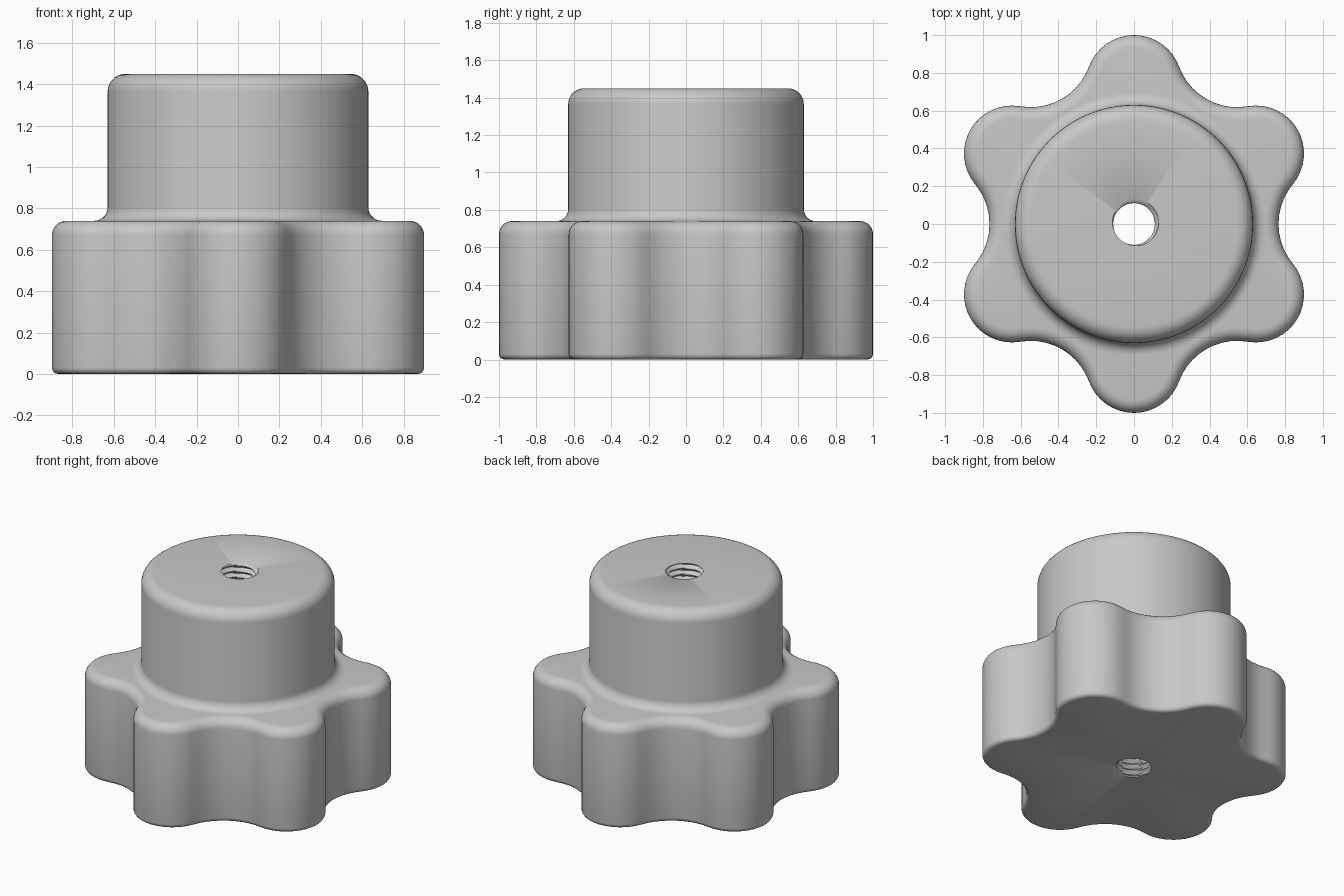
import bpy, bmesh, math
from mathutils import Vector

cube = bpy.data.objects.get("Cube")
if cube:
    bpy.data.objects.remove(cube, do_unlink=True)

BODY_H, TOTAL_H = 0.74, 1.45
HUB_R = 0.63
LOBE_C, LOBE_R = 0.746, 0.254        # lobe arc centre distance and radius
VALLEY_R = 0.329                     # concave arc radius
VALLEY_C = 0.765 + VALLEY_R
BORE_MIN, BORE_MAX, PITCH = 0.11, 0.134, 0.0425


def polar(angle, radius=1.0):
    return Vector((math.cos(angle) * radius, math.sin(angle) * radius))


# Six-lobed outline made of tangent arcs, stored as point and outward normal
step = math.pi / 6
turn = math.atan2(LOBE_C * math.sin(step), VALLEY_C - LOBE_C * math.cos(step))
outline = []
for k in range(6):
    a = step + k * math.pi / 3
    half = step + turn
    for i in range(17):
        n = polar(a + half * (i / 8 - 1))
        outline.append((polar(a, LOBE_C) + n * LOBE_R, n))
    b = a + step
    for i in range(1, 10):
        d = polar(b + math.pi + turn * (1 - i / 5))
        outline.append((polar(b, VALLEY_C) + d * VALLEY_R, -d))
angles = [math.atan2(p.y, p.x) for p, n in outline]


def lobed_ring(inset, z):
    return [(*(p - n * inset), z) for p, n in outline]


def round_ring(radius, z):
    return [(*polar(a, radius), z) for a in angles]


def thread_ring(z):
    ring = []
    for a in angles:
        phase = (z / PITCH - a / math.tau) % 1
        depth = min(1, max(0, 1.3 * abs(2 * phase - 1) - 0.15))
        ring.append((*polar(a, BORE_MIN + (BORE_MAX - BORE_MIN) * depth), z))
    return ring


def quarter(count):
    return [(math.sin(t), math.cos(t)) for t in
            (math.pi / 2 * i / count for i in range(count + 1))]


# Rings running from the bottom edge, over the outside, then down the bore
rings = []
low, high, blend, cap = 0.03, 0.07, 0.065, 0.085
for s, c in quarter(4):
    rings.append(lobed_ring(low * (1 - s), low * (1 - c)))
for s, c in quarter(7):
    rings.append(lobed_ring(high * (1 - c), BODY_H - high * (1 - s)))
for s, c in quarter(7):
    rings.append(round_ring(HUB_R + blend * (1 - s), BODY_H + blend * (1 - c)))
for s, c in quarter(7):
    rings.append(round_ring(HUB_R - cap * (1 - c), TOTAL_H - cap * (1 - s)))
rows = round(TOTAL_H / PITCH * 6)
for i in range(rows + 1):
    rings.append(thread_ring(TOTAL_H * (1 - i / rows)))

# Skin the rings into one closed solid
bm = bmesh.new()
loops = [[bm.verts.new(co) for co in ring] for ring in rings]
count = len(outline)
for r, lower in enumerate(loops):
    upper = loops[(r + 1) % len(loops)]
    for i in range(count):
        j = (i + 1) % count
        face = bm.faces.new((lower[i], lower[j], upper[j], upper[i]))
        face.smooth = True
bmesh.ops.recalc_face_normals(bm, faces=bm.faces)
mesh = bpy.data.meshes.new("lobed_knob")
bm.to_mesh(mesh)
bm.free()
knob = bpy.data.objects.new("lobed_knob", mesh)
bpy.context.collection.objects.link(knob)

# Plain grey finish
grey = bpy.data.materials.new("grey")
grey.use_nodes = True
colour = (0.58, 0.58, 0.58, 1)
grey.diffuse_color = colour
for node in grey.node_tree.nodes:
    if node.type == 'BSDF_PRINCIPLED':
        node.inputs["Base Color"].default_value = colour
mesh.materials.append(grey)

bpy.ops.object.select_all(action='DESELECT')
knob.select_set(True)
bpy.context.view_layer.objects.active = knob
bpy.ops.object.shade_smooth_by_angle(angle=math.radians(35))
